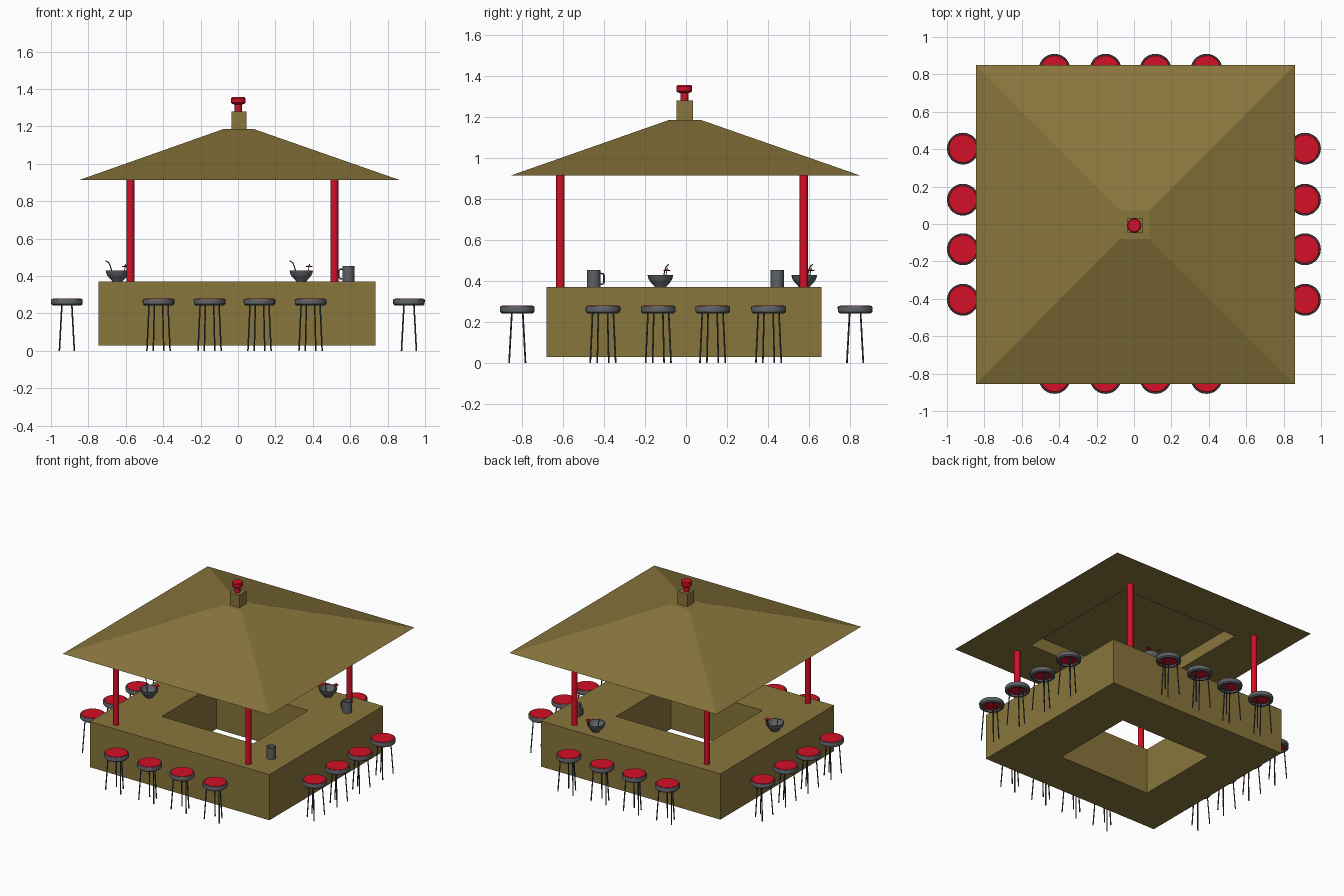
import bpy, bmesh, math
from mathutils import Vector, Matrix

if "Cube" in bpy.data.objects:
    bpy.data.objects.remove(bpy.data.objects["Cube"])


def material(name, rgb):
    m = bpy.data.materials.new(name)
    m.diffuse_color = (*rgb, 1)
    m.use_nodes = True
    m.node_tree.nodes["Principled BSDF"].inputs["Base Color"].default_value = m.diffuse_color
    return m


OLIVE = material("olive thatch", (0.25, 0.18, 0.045))
RED = material("red", (0.66, 0.005, 0.02))
GREY = material("grey metal", (0.115, 0.12, 0.13))
DARK = material("dark metal", (0.06, 0.065, 0.075))


def finish(name, bm, mat, matrix=Matrix(), smooth=False):
    bmesh.ops.recalc_face_normals(bm, faces=bm.faces)
    me = bpy.data.meshes.new(name)
    bm.to_mesh(me)
    bm.free()
    me.materials.append(mat)
    ob = bpy.data.objects.new(name, me)
    bpy.context.collection.objects.link(ob)
    ob.matrix_world = matrix
    if smooth:
        bpy.ops.object.select_all(action='DESELECT')
        ob.select_set(True)
        bpy.context.view_layer.objects.active = ob
        bpy.ops.object.shade_smooth_by_angle(angle=math.radians(35))
    return ob


def lathe(name, profile, mat, matrix=Matrix(), seg=24, closed=False):
    """Spin an (r, z) profile round z."""
    bm = bmesh.new()
    vs = [bm.verts.new((r, 0, z)) for r, z in profile]
    pairs = list(zip(vs, vs[1:])) + ([(vs[-1], vs[0])] if closed else [])
    es = [bm.edges.new(p) for p in pairs]
    bmesh.ops.spin(bm, geom=vs + es, axis=(0, 0, 1), cent=(0, 0, 0),
                   angle=math.tau, steps=seg, use_duplicate=False)
    bmesh.ops.remove_doubles(bm, verts=bm.verts, dist=1e-5)
    return finish(name, bm, mat, matrix, True)


def tube(name, pts, r, mat, matrix=Matrix()):
    cu = bpy.data.curves.new(name, 'CURVE')
    cu.dimensions = '3D'
    cu.bevel_depth, cu.bevel_resolution = r, 1
    cu.use_fill_caps = True
    sp = cu.splines.new('POLY')
    sp.points.add(len(pts) - 1)
    for p, c in zip(sp.points, pts):
        p.co = (*c, 1)
    cu.materials.append(mat)
    ob = bpy.data.objects.new(name, cu)
    bpy.context.collection.objects.link(ob)
    ob.matrix_world = matrix


def loops(name, rects, mat, closed):
    """Bridge rectangles (x0, x1, y0, y1, z); cap both ends or join into a ring."""
    bm = bmesh.new()
    rings = [[bm.verts.new(c) for c in ((a, c0, z), (b, c0, z), (b, d, z), (a, d, z))]
             for a, b, c0, d, z in rects]
    n = len(rings)
    for i in range(n if closed else n - 1):
        p, q = rings[i], rings[(i + 1) % n]
        for k in range(4):
            bm.faces.new((p[k], p[(k + 1) % 4], q[(k + 1) % 4], q[k]))
    if not closed:
        bm.faces.new(rings[0])
        bm.faces.new(rings[-1])
    return finish(name, bm, mat)


def at(x, y, z=0.0, turn=0.0):
    return Matrix.Translation((x, y, z)) @ Matrix.Rotation(turn, 4, 'Z')


# square counter ring
outer, inner = (-0.745, 0.735, -0.68, 0.66), (-0.395, 0.36, -0.335, 0.31)
loops("counter", [(*outer, 0.03), (*outer, 0.37), (*inner, 0.37), (*inner, 0.03)], OLIVE, True)

# hipped roof with recessed underside
hole = (-0.475, 0.50, -0.485, 0.495)
loops("roof", [(*hole, 1.005), (*hole, 0.915), (-0.845, 0.86, -0.855, 0.85, 0.915),
               (-0.075, 0.082, -0.08, 0.07, 1.187)], OLIVE, False)

# roof top block and finial
loops("roof_block", [(-0.035, 0.045, -0.047, 0.033, 1.15),
                     (-0.035, 0.045, -0.047, 0.033, 1.28)], OLIVE, False)
lathe("finial", [(0, 1.275), (0.02, 1.275), (0.02, 1.318), (0.032, 1.32), (0.038, 1.327),
                 (0.038, 1.35), (0.033, 1.357), (0, 1.357)], RED, at(0.001, -0.008))

# four posts
for x in (-0.575, 0.515):
    for y in (-0.613, 0.575):
        lathe("post", [(0, 0.365), (0.021, 0.365), (0.021, 0.94), (0, 0.94)], RED, at(x, y), 16)


def stool(m):
    # local -y faces away from the counter
    lathe("seat_rim", [(0.062, 0.243), (0.076, 0.243), (0.084, 0.25), (0.085, 0.272),
                       (0.082, 0.278), (0.077, 0.278), (0.062, 0.262)], GREY, m, 28, True)
    lathe("seat", [(0, 0.256), (0.066, 0.256), (0.078, 0.276), (0.074, 0.28), (0, 0.281)],
          RED, m, 28)
    for sx in (-1, 1):
        for sy, top, foot in ((-1, 0.05, 0.062), (1, 0.022, 0.028)):
            tube("stool_leg", [(sx * top, sy * 0.026, 0.258), (sx * foot, sy * 0.04, 0.0)],
                 0.0042, DARK, m)


# four stools along every side
for x in (-0.425, -0.152, 0.115, 0.388):
    stool(at(x, -0.823))
    stool(at(x, 0.825, 0, math.pi))
for y in (-0.405, -0.135, 0.13, 0.403):
    stool(at(0.914, y, 0, math.pi / 2))
    stool(at(-0.915, y, 0, -math.pi / 2))

# bowls with a bent straw and a small red garnish
for x, y in ((-0.645, -0.125), (0.338, 0.577)):
    m = at(x, y, 0.37)
    lathe("bowl", [(0, 0), (0.028, 0), (0.03, 0.006), (0.046, 0.022), (0.058, 0.04),
                   (0.063, 0.06), (0.058, 0.06), (0.05, 0.038), (0.03, 0.018), (0, 0.012)],
          GREY, m, 24)
    tube("straw", [(-0.02, 0.01, 0.02), (-0.038, 0.022, 0.085), (-0.046, 0.03, 0.102),
                   (-0.062, 0.04, 0.111)], 0.003, DARK, m)
    tube("garnish_stick", [(0.03, 0.02, 0.02), (0.045, 0.034, 0.095)], 0.002, DARK, m)
    lathe("garnish", [(0, -0.003), (0.017, -0.003), (0.017, 0.001), (0, 0.005)], RED,
          m @ Matrix.Translation((0.042, 0.032, 0.082)), 12)

# mugs with handles (handle along local +x)
for x, y, turn in ((0.59, -0.45, math.pi / 2), (0.59, 0.445, math.pi)):
    m = at(x, y, 0.37, turn)
    lathe("mug", [(0, 0), (0.032, 0), (0.032, 0.084), (0.027, 0.084), (0.027, 0.01), (0, 0.01)],
          GREY, m, 20)
    tube("mug_handle", [(0.03, 0, 0.068), (0.046, 0, 0.066), (0.05, 0, 0.058),
                        (0.05, 0, 0.025), (0.044, 0, 0.016), (0.03, 0, 0.014)], 0.0045, GREY, m)
